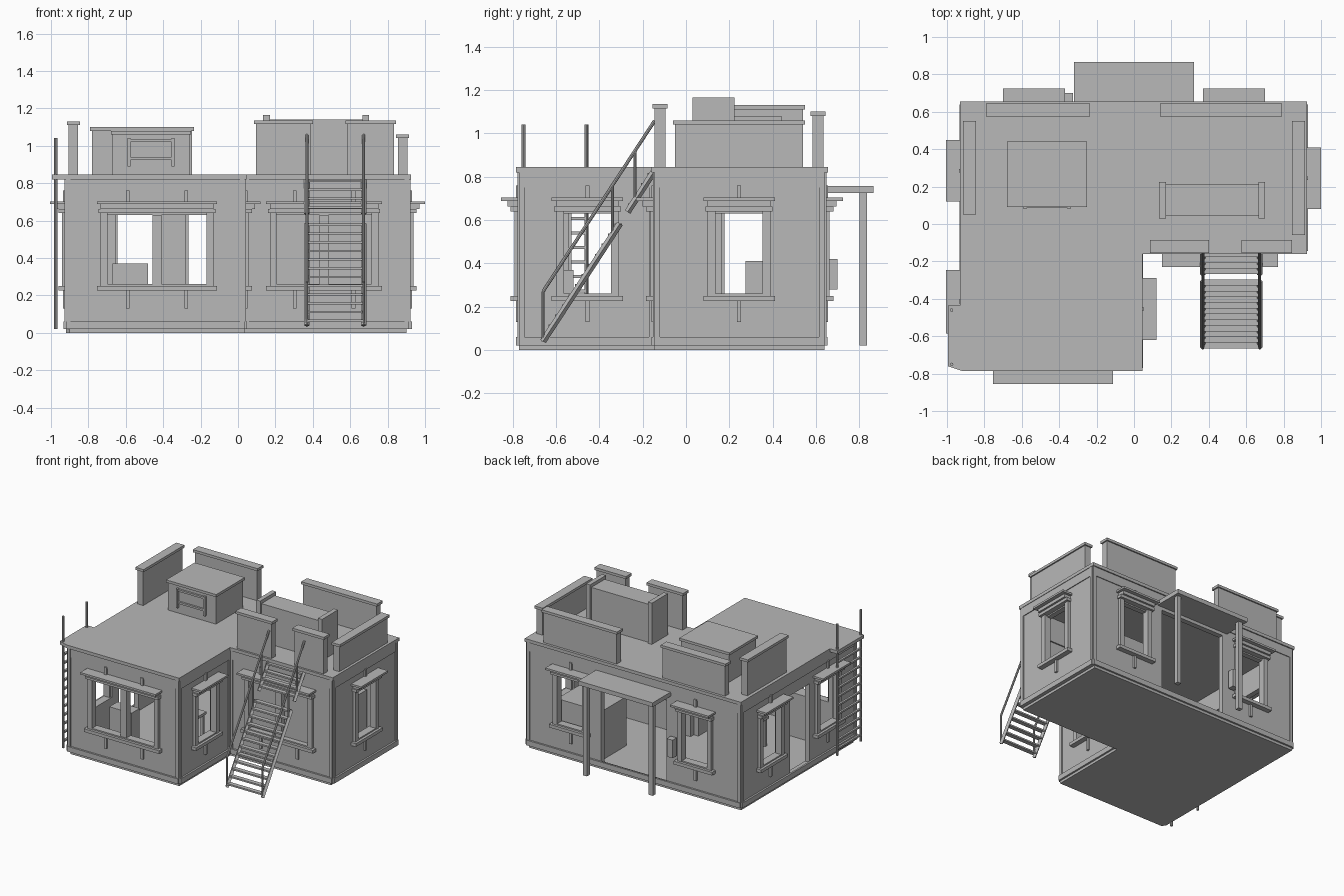
import bpy, bmesh
from mathutils import Vector, Matrix

cube = bpy.data.objects.get("Cube")
if cube:
    bpy.data.objects.remove(cube, do_unlink=True)

GREY = (0.48, 0.48, 0.48, 1)
plaster = bpy.data.materials.new("plain_grey")
plaster.use_nodes = True
plaster.diffuse_color = GREY
plaster.node_tree.nodes["Principled BSDF"].inputs["Base Color"].default_value = GREY


def finish(name, bm):
    mesh = bpy.data.meshes.new(name)
    bm.to_mesh(mesh)
    bm.free()
    mesh.materials.append(plaster)
    obj = bpy.data.objects.new(name, mesh)
    bpy.context.scene.collection.objects.link(obj)
    return obj


def boxes(name, *spans):
    """One object from boxes given as x0, x1, y0, y1, z0, z1."""
    bm = bmesh.new()
    for x0, x1, y0, y1, z0, z1 in spans:
        mid = Vector((x0 + x1, y0 + y1, z0 + z1)) / 2
        size = Vector((abs(x1 - x0), abs(y1 - y0), abs(z1 - z0)))
        bmesh.ops.create_cube(bm, size=1, matrix=Matrix.Translation(mid) @ Matrix.Diagonal(size).to_4x4())
    return finish(name, bm)


def bar(name, a, b, radius, sides=8):
    """Round bar from a to b."""
    a, b = Vector(a), Vector(b)
    bm = bmesh.new()
    turn = (b - a).to_track_quat('Z', 'Y').to_matrix().to_4x4()
    bmesh.ops.create_cone(bm, cap_ends=True, segments=sides, radius1=radius, radius2=radius,
                          depth=(b - a).length, matrix=Matrix.Translation((a + b) / 2) @ turn)
    return finish(name, bm)


def slab(name, outline, z0, z1):
    """Flat outline extruded upwards."""
    bm = bmesh.new()
    face = bm.faces.new([bm.verts.new((x, y, z0)) for x, y in outline])
    top = bmesh.ops.extrude_face_region(bm, geom=[face])["geom"]
    bmesh.ops.translate(bm, vec=(0, 0, z1 - z0), verts=[v for v in top if isinstance(v, bmesh.types.BMVert)])
    bmesh.ops.recalc_face_normals(bm, faces=bm.faces)
    return finish(name, bm)


def on_wall(side, u0, u1, d0, d1, z0, z1):
    """Box span along a wall; d is the distance outwards from its face."""
    axis, pos, out = side
    across = (pos + out * d0, pos + out * d1)
    return (u0, u1, *across, z0, z1) if axis == "x" else (*across, u0, u1, z0, z1)


L, R, F, B = -0.92, 0.915, -0.77, 0.64
WX, WY = 0.035, -0.145
THICK, BASE, TOP = 0.04, 0.02, 0.82
SILL, HEAD = 0.26, 0.63


def wall(name, side, a, b, openings):
    """Wall with rectangular openings, plus plinth and corner strips."""
    spans, u = [], a
    for u0, u1, z0, z1 in sorted(openings):
        spans.append(on_wall(side, u, u0, -THICK, 0, BASE, TOP))
        spans.append(on_wall(side, u0, u1, -THICK, 0, BASE, z0))
        spans.append(on_wall(side, u0, u1, -THICK, 0, z1, TOP))
        u = u1
    spans.append(on_wall(side, u, b, -THICK, 0, BASE, TOP))
    boxes(name, *spans)
    boxes(name + "_trim", on_wall(side, a, b, 0, 0.014, BASE, 0.06),
          on_wall(side, a, a + 0.025, 0, 0.008, 0.06, TOP),
          on_wall(side, b - 0.025, b, 0, 0.008, 0.06, TOP),
          on_wall(side, a, b, 0, 0.006, 0.75, TOP))


def window(name, side, mid, half, wide=False):
    """Frame, sill, lintel, hood and small brackets."""
    out = half + 0.045

    def s(u0, u1, d0, d1, z0, z1):
        return on_wall(side, mid + u0, mid + u1, d0, d1, z0, z1)
    parts = [s(-out, out, 0, 0.04, 0.225, 0.25), s(-out + 0.03, out - 0.03, -0.03, 0.02, 0.25, SILL),
             s(-out + 0.01, out - 0.01, 0, 0.04, 0.64, 0.663), s(-out + 0.02, out - 0.02, 0, 0.055, 0.663, 0.688),
             s(-out, out, 0, 0.085, 0.688, 0.703)]
    for k in (-1, 1):
        parts.append(s(k * (half - 0.012), k * (half + 0.025), -0.03, 0.022, 0.25, 0.645))
    if wide:
        parts.append(s(-0.025, 0.025, -0.035, 0.015, SILL, HEAD))
    for t in ((-0.157, 0.157) if wide else (0,)):
        parts += [s(t - 0.01, t + 0.01, 0, 0.015, 0.13, 0.225), s(t - 0.01, t + 0.01, 0, 0.015, 0.70, 0.76)]
    boxes(name, *parts)


# Walls and windows: name, side, extent, windows (middle, half width, wide), extra openings
WALLS = [
    ("wing_front_wall", ("x", F, -1), L, WX, [(-0.433, 0.277, True)], []),
    ("wing_left_wall", ("y", WX, 1), F, WY, [(-0.455, 0.12, False)], []),
    ("main_front_wall", ("x", WY, -1), WX, R, [(0.46, 0.265, True)], []),
    ("main_left_wall", ("y", R, 1), WY, B, [(0.245, 0.12, False)], []),
    ("back_wall", ("x", B, 1), L, R, [(-0.535, 0.12, False), (0.535, 0.12, False)], [(-0.28, 0.28, 0.04, 0.70)]),
    ("right_wall", ("y", L, -1), F, B, [(0.285, 0.12, False), (-0.415, 0.125, False)], [(-0.2, 0.04, 0.05, 0.66)]),
]
for name, side, a, b, wins, doors in WALLS:
    wall(name, side, a, b, doors + [(m - h, m + h, SILL, HEAD) for m, h, w in wins])
    for i, (m, h, w) in enumerate(wins):
        window(f"{name}_window_{i + 1}", side, m, h, w)

# Closed shutter behind the stair window
boxes("stair_window_shutter", (0.195, 0.725, WY + 0.02, WY + 0.03, SILL, HEAD))

# Floor and roof
slab("floor", [(-0.9, F), (WX, F), (WX, WY), (0.9, WY), (0.9, B), (L, B), (L, F + 0.03)], 0.0, 0.03)
slab("roof", [(-0.995, -0.76), (-0.92, -0.785), (0.045, -0.785), (0.045, -0.16), (0.925, -0.16),
              (0.925, 0.655), (-0.93, 0.655), (-0.93, -0.435), (-0.995, -0.435)], TOP, 0.845)


def parapet(name, x0, x1, y0, y1, top):
    """Low roof wall with an overhanging cap."""
    e = 0.01
    boxes(name, (x0 + e, x1 - e, y0 + e, y1 - e, 0.845, top - 0.02), (x0, x1, y0, y1, top - 0.02, top))


parapet("parapet_front_inner", 0.085, 0.4, -0.155, -0.085, 1.135)
parapet("parapet_front_outer", 0.575, 0.845, -0.155, -0.085, 1.135)
parapet("parapet_left", 0.845, 0.915, -0.06, 0.55, 1.06)
parapet("parapet_right", -0.915, -0.845, 0.05, 0.55, 1.13)
parapet("parapet_back_left", 0.14, 0.79, 0.575, 0.645, 1.1)
parapet("parapet_back_right", -0.79, -0.235, 0.575, 0.645, 1.1)

# Roof hut with a framed hatch
parapet("roof_hut", -0.68, -0.25, 0.09, 0.44, 1.08)
boxes("hut_hatch_frame", (-0.59, -0.575, 0.08, 0.1, 0.89, 1.04), (-0.355, -0.34, 0.08, 0.1, 0.89, 1.04),
      (-0.59, -0.34, 0.085, 0.1, 1.02, 1.035), (-0.59, -0.34, 0.085, 0.1, 0.925, 0.94))

# Roof box with raised ends
boxes("roof_box", (0.15, 0.69, 0.045, 0.21, 0.845, 1.14))
boxes("roof_box_ends", *[(x, x + 0.035, 0.03, 0.225, z, 1.165) for x in (0.135, 0.665) for z in (0.845,)])

# Back porch
boxes("porch_roof", (-0.32, 0.32, B, 0.865, 0.725, 0.758))
boxes("porch_posts", *[(k * 0.265, k * 0.3, 0.8, 0.835, 0.02, 0.725) for k in (-1, 1)])
boxes("mail_box", (-0.375, -0.325, 0.65, 0.7, 0.28, 0.42))

# Outside stairs in two flights
SLOPE, Y0, Z0 = 1.53, -0.66, 0.04


def stair_z(y):
    return Z0 + (y - Y0) * SLOPE


treads = []
for i in range(17):
    y = Y0 + 0.012 + i * 0.0305
    if not -0.30 < y < -0.275:
        treads.append((0.37, 0.67, y - 0.017, y + 0.017, stair_z(y), stair_z(y) + 0.012))
boxes("stair_treads", *treads)
for label, x in (("inner", 0.368), ("outer", 0.672)):
    for flight, (ya, yb) in (("lower", (Y0, -0.305)), ("upper", (-0.27, -0.15))):
        bar(f"stair_{flight}_stringer_{label}", (x, ya, stair_z(ya)), (x, yb, stair_z(yb)), 0.015, 4)
    bar(f"handrail_{label}", (x, Y0, stair_z(Y0) + 0.23), (x, -0.145, stair_z(-0.145) + 0.23), 0.008)
    for i, y in enumerate((Y0, -0.34, -0.235)):
        bar(f"handrail_post_{label}_{i + 1}", (x, y, stair_z(y)), (x, y, stair_z(y) + 0.23), 0.007)

# Roof ladder
for label, y in (("front", -0.75), ("back", -0.46)):
    bar(f"ladder_rail_{label}", (-0.975, y, 0.02), (-0.975, y, 1.04), 0.009)
boxes("ladder_rungs", *[(-0.983, -0.967, -0.75, -0.46, 0.065 + i * 0.067, 0.078 + i * 0.067) for i in range(11)])

# Furniture indoors
boxes("chest", (-0.67, -0.48, -0.62, -0.52, 0.03, 0.37))
boxes("cabinet", (0.32, 0.7, 0.275, 0.58, 0.03, 0.41))
boxes("table", (-0.5, -0.2, -0.3, -0.1, 0.24, 0.26),
      *[(x, x + 0.02, y, y + 0.02, 0.03, 0.24) for x in (-0.49, -0.23) for y in (-0.29, -0.13)])
